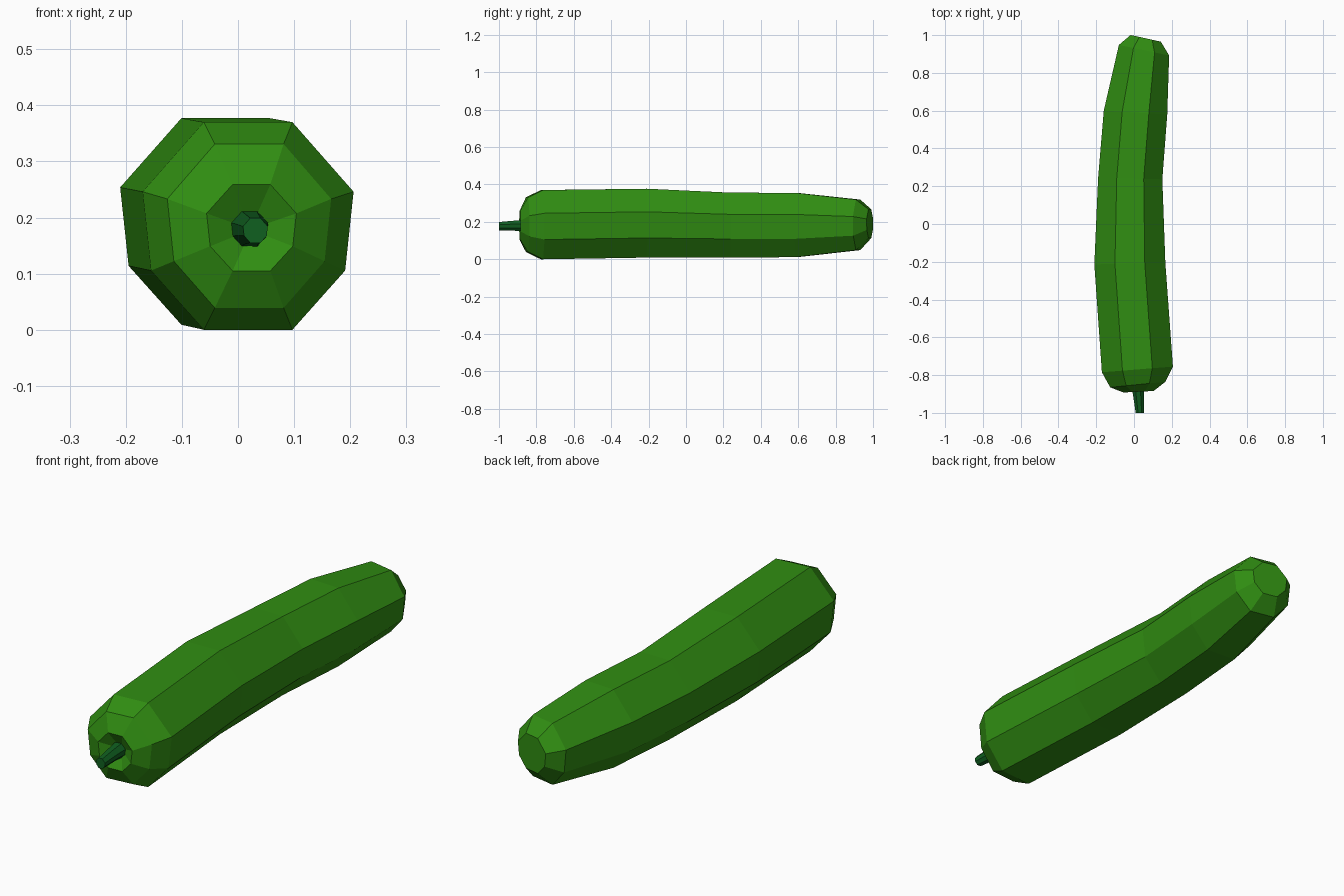
import bpy, bmesh

if "Cube" in bpy.data.objects:
    bpy.data.objects.remove(bpy.data.objects["Cube"])


def material(name, rgb):
    m = bpy.data.materials.new(name)
    m.diffuse_color = (*rgb, 1)
    m.use_nodes = True
    m.node_tree.nodes["Principled BSDF"].inputs["Base Color"].default_value = m.diffuse_color
    return m


# Eight-sided cross-section (x, z), flat on top and a little wider above
SECTION = [(-.42, 1), (.42, 1), (1, .33), (.92, -.43),
           (.42, -1), (-.42, -1), (-.92, -.43), (-1, .33)]


def loft(name, rings, mat):
    """Skin the section along rings of (y, cx, cz, half width, half height, tilt)."""
    bm = bmesh.new()
    loops = [[bm.verts.new((cx + w * px, y + slope * w * px, cz + h * pz))
              for px, pz in SECTION]
             for y, cx, cz, w, h, slope in rings]
    for a, b in zip(loops, loops[1:]):
        for i in range(8):
            j = (i + 1) % 8
            bm.faces.new((a[i], a[j], b[j], b[i]))
    bm.faces.new(loops[0])
    bm.faces.new(loops[-1])
    bmesh.ops.recalc_face_normals(bm, faces=bm.faces)
    me = bpy.data.meshes.new(name)
    bm.to_mesh(me)
    bm.free()
    me.materials.append(mat)
    ob = bpy.data.objects.new(name, me)
    bpy.context.collection.objects.link(ob)
    return ob


skin = material("zucchini green", (.03, .27, .006))
stalk = material("dark stem green", (.005, .115, .014))

# Gently curved body, with a dimple at the stem end
loft("zucchini_body", [
    (-.86, .023, .18, .03, .03, .05),
    (-.888, .024, .182, .08, .077, .05),
    (-.85, .02, .185, .146, .146, .1),
    (-.77, .018, .185, .188, .185, .08),
    (-.21, -.022, .193, .188, .184, .02),
    (.24, -.02, .183, .17, .173, -.02),
    (.59, .008, .183, .168, .172, -.06),
    (.92, .053, .184, .133, .135, -.21),
    (.983, .062, .19, .08, .077, -.22),
], skin)

# Short tapered stem
loft("stem", [
    (-.85, .02, .18, .034, .032, 0),
    (-.90, .023, .18, .029, .028, 0),
    (-1.0, .031, .177, .022, .022, 0),
], stalk)
